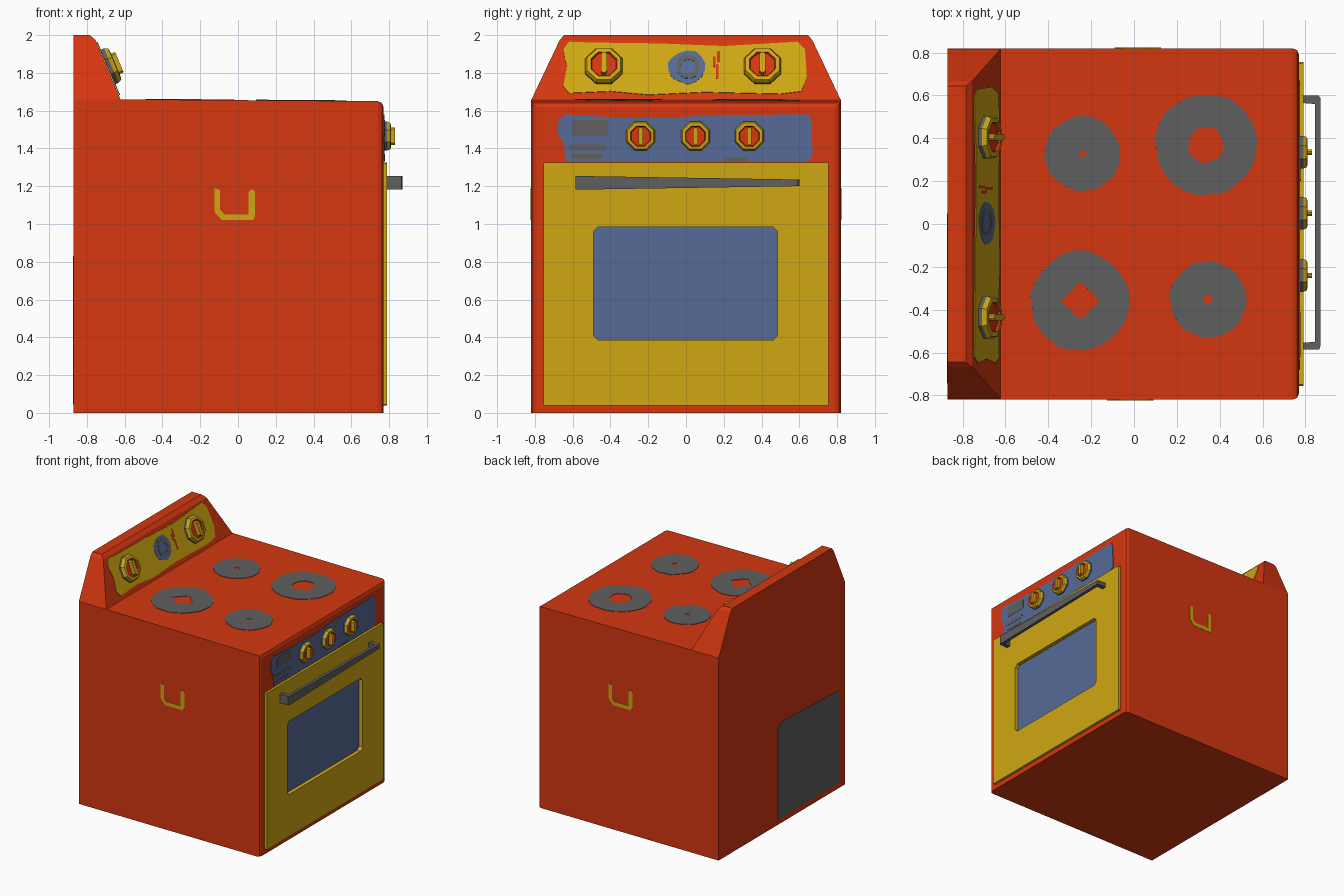
import bpy, bmesh, math, random
from mathutils import Matrix, Vector

random.seed(4)
if "Cube" in bpy.data.objects:
    bpy.data.objects.remove(bpy.data.objects["Cube"], do_unlink=True)


def material(name, rgb):
    m = bpy.data.materials.new(name)
    m.use_nodes = True
    m.diffuse_color = (*rgb, 1)
    m.node_tree.nodes["Principled BSDF"].inputs["Base Color"].default_value = (*rgb, 1)
    return m


RED = material("orange_red", (0.66, 0.038, 0.005))
YELLOW = material("mustard", (0.63, 0.39, 0.006))
BLUE = material("slate_blue", (0.095, 0.145, 0.31))
GREY = material("grey", (0.115, 0.115, 0.115))


def frame(origin, u, v):
    u, v = Vector(u).normalized(), Vector(v).normalized()
    return Matrix.Translation(origin) @ Matrix((u, v, u.cross(v))).transposed().to_4x4()


def finish(name, bm, mats, place=Matrix()):
    bmesh.ops.recalc_face_normals(bm, faces=bm.faces)
    bm.transform(place)
    mesh = bpy.data.meshes.new(name)
    bm.to_mesh(mesh)
    bm.free()
    for m in mats:
        mesh.materials.append(m)
    ob = bpy.data.objects.new(name, mesh)
    bpy.context.collection.objects.link(ob)
    return ob


def loft(bm, rings, mats=None, closed=False):
    loops = [[bm.verts.new(p) for p in r] for r in rings]
    pairs = list(zip(loops, loops[1:] + loops[:1])) if closed else list(zip(loops, loops[1:]))
    for k, (a, b) in enumerate(pairs):
        for i in range(len(a)):
            j = (i + 1) % len(a)
            f = bm.faces.new((a[i], a[j], b[j], b[i]))
            f.material_index = mats[k] if mats else 0
    if not closed:
        bm.faces.new(loops[0])
        bm.faces.new(loops[-1]).material_index = mats[-1] if mats else 0


def at(pts, h):
    return [(x, y, h) for x, y in pts]


def prism(name, pts, place, depth, mat):
    bm = bmesh.new()
    loft(bm, [at(pts, 0), at(pts, depth)])
    return finish(name, bm, [mat], place)


def hollow(name, outer, inner, place, depth, mat):
    bm = bmesh.new()
    loft(bm, [at(outer, 0), at(outer, depth), at(inner, depth), at(inner, 0)], closed=True)
    return finish(name, bm, [mat], place)


def rect(x0, x1, y0, y1, c=0.005):
    return [(x0 + c, y0), (x1 - c, y0), (x1, y0 + c), (x1, y1 - c),
            (x1 - c, y1), (x0 + c, y1), (x0, y1 - c), (x0, y0 + c)]


def circle(cx, cy, r, n, wobble=0.0, turn=0.5, diamond=False):
    pts = []
    for i in range(n):
        a = math.tau * (i + turn) / n
        q = r * (1 + random.uniform(-wobble, wobble))
        if diamond:
            q /= abs(math.cos(a)) + abs(math.sin(a))
        pts.append((cx + q * math.cos(a), cy + q * math.sin(a)))
    return pts


Y, Z = (0, 1, 0), (0, 0, 1)
PLATE = 0.005
front = frame((0.77, 0, 0), Y, Z)
slope = frame((-0.692, 0, 1.83), Y, (-0.14, 0, 0.33))
top = frame((0, 0, 1.655), (1, 0, -0.0075), Y)
back = frame((-0.87, 0, 0), (0, -1, 0), Z)

# Body: side profile across the width, front edges rounded
body = prism("body", [(-0.87, 0), (0.77, 0), (0.77, 1.65), (-0.62, 1.66), (-0.87, 1.66)],
             frame((0, 0.82, 0), (1, 0, 0), Z), 1.64, RED)
bm = bmesh.new()
bm.from_mesh(body.data)
edges = [e for e in bm.edges if all(v.co.x > 0.7 for v in e.verts)
         and sum(v.co.z for v in e.verts) > 0.1]
bmesh.ops.bevel(bm, geom=edges, offset=0.03, segments=2, profile=0.5, affect='EDGES')
bm.to_mesh(body.data)
bm.free()

# Pocket behind the oven window
cutter = prism("pocket_cutter", rect(-0.54, 0.54, 0.33, 1.04), frame((0.745, 0, 0), Y, Z), 0.2, RED)
cutter.hide_render = True
mod = body.modifiers.new("pocket", 'BOOLEAN')
mod.operation, mod.object, mod.solver = 'DIFFERENCE', cutter, 'EXACT'
bpy.context.view_layer.objects.active = body
bpy.ops.object.modifier_apply(modifier=mod.name)
bpy.data.objects.remove(cutter, do_unlink=True)

# Backsplash tapering to the top with a softened upper edge
bm = bmesh.new()
levels = [(1.655, -0.62, 0.82), (1.975, -0.755, 0.668), (2.0, -0.785, 0.645)]
loft(bm, [[(-0.87, -w, z), (x, -w, z), (x, w, z), (-0.87, w, z)] for z, x, w in levels])
finish("backsplash", bm, [RED])
prism("backsplash_panel", [(-0.62, -0.15), (-0.4, -0.14), (-0.2, -0.16), (0.1, -0.145), (0.5, -0.155),
                           (0.61, -0.14), (0.64, -0.06), (0.63, 0.1), (0.59, 0.145), (0.2, 0.12),
                           (-0.15, 0.135), (-0.5, 0.14), (-0.62, 0.145), (-0.65, 0.1),
                           (-0.63, 0), (-0.65, -0.11)], slope, PLATE, YELLOW)

# Clock and red tick marks
prism("clock", circle(0.01, 0, 0.1, 14, 0.1), slope, PLATE + 0.002, BLUE)
hollow("clock_ring", circle(0.01, 0, 0.065, 12, 0.12), circle(0.01, 0, 0.042, 12, 0.12),
       slope, PLATE + 0.004, GREY)
for k, (y, h0, h1) in enumerate([(0.165, -0.07, 0.015), (0.172, 0.025, 0.09), (0.15, 0.0, 0.06)]):
    prism(f"tick_mark_{k}", rect(y - 0.007, y + 0.007, h0, h1, 0.003), slope, PLATE + 0.002, RED)

# Oven door, window and handle
hollow("door", rect(-0.755, 0.755, 0.04, 1.325), rect(-0.49, 0.485, 0.385, 0.985, 0.025),
       frame((0.75, 0, 0), Y, Z), 0.04, YELLOW)
prism("window", rect(-0.52, 0.52, 0.35, 1.02), frame((0.747, 0, 0), Y, Z), 0.012, BLUE)
handle = prism("door_handle", [(0.78, -0.585), (0.865, -0.585), (0.87, -0.57), (0.87, 0.59), (0.86, 0.6),
                               (0.78, 0.6), (0.78, 0.565), (0.845, 0.56), (0.845, -0.55), (0.78, -0.555)],
               Matrix.Translation((0, 0, -0.5)), 1, GREY)
for v in handle.data.vertices:
    t = (v.co.y + 0.59) / 1.19
    v.co.z = 1.218 + v.co.z * (0.073 - 0.038 * t)

# Control panel with dark display patches
prism("control_panel", [(-0.64, 1.33), (0.64, 1.33), (0.67, 1.36), (0.665, 1.54), (0.65, 1.58), (0.1, 1.575),
                        (-0.1, 1.56), (-0.4, 1.565), (-0.64, 1.58), (-0.675, 1.55), (-0.68, 1.48),
                        (-0.645, 1.42)], front, PLATE, BLUE)
patches = [(-0.6, -0.41, 1.465, 1.55), (-0.62, -0.42, 1.39, 1.42), (-0.61, -0.44, 1.345, 1.37),
           (0.2, 0.33, 1.33, 1.35)]
for k, p in enumerate(patches):
    prism(f"display_patch_{k}", rect(*p, 0.01), front, PLATE + 0.002, GREY)


# Knobs: grey base, mustard rim, red dished centre, mustard grip
def knob(name, place, y, v, r, h):
    bm = bmesh.new()
    steps = [(1, 0), (1, 0.4), (0.9, 0.75), (0.7, 0.8), (0.64, 0.6)]
    loft(bm, [at(circle(0, 0, r * q, 8), h * k) for q, k in steps], [0, 1, 1, 2])
    spot = place @ Matrix.Translation((y, v, 0))
    finish(name, bm, [GREY, YELLOW, RED], spot)
    prism(name + "_grip", rect(-0.15 * r, 0.15 * r, -0.55 * r, 0.55 * r, 0.1 * r), spot, h * 1.2, YELLOW)


for k, y in enumerate((-0.24, 0.05, 0.335)):
    knob(f"oven_knob_{k}", front, y, 1.465, 0.083, 0.05)
for k, y in enumerate((-0.435, 0.405)):
    knob(f"hob_knob_{k}", slope, y, 0, 0.107, 0.058)

# Hob rings
burners = [(-0.24, 0.33, 0.175, 0.022, True), (0.335, 0.37, 0.235, 0.083, False),
           (-0.25, -0.36, 0.232, 0.09, True), (0.345, -0.35, 0.178, 0.02, False)]
for k, (x, y, r, hole, diamond) in enumerate(burners):
    hollow(f"hob_ring_{k}", circle(x, y, r, 24, 0.03), circle(x, y, hole, 24, 0.05, 0, diamond),
           top, PLATE - 0.001, GREY)

# Side hooks painted on both sides
hook = [(-0.125, 1.19), (-0.125, 1.065), (-0.085, 1.02), (0.08, 1.02), (0.09, 1.04), (0.09, 1.17),
        (0.075, 1.185), (0.055, 1.17), (0.055, 1.05), (-0.07, 1.05), (-0.095, 1.075), (-0.095, 1.18)]
for name, s in (("right", 1), ("left", -1)):
    prism(f"side_hook_{name}", hook, frame((0, -0.82 * s, 0), (s, 0, 0), Z), 0.003, YELLOW)

# Rear vent
prism("rear_vent", [(-0.05, 0.045), (0.74, 0.045), (0.745, 0.76), (0.73, 0.8), (0.0, 0.83), (-0.05, 0.79)],
      back, 0.003, GREY)
